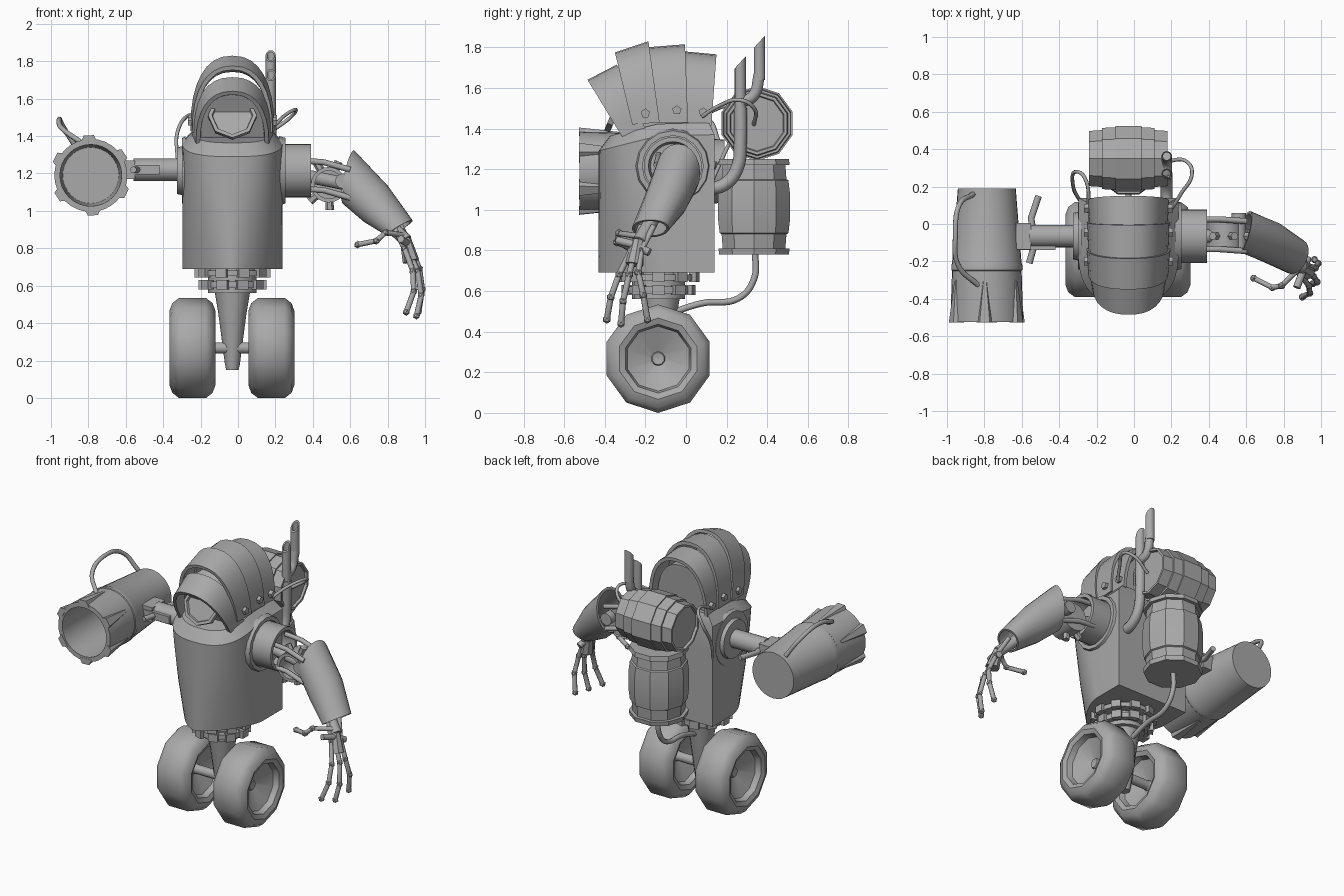
import bpy, bmesh, math
from mathutils import Vector as V

if "Cube" in bpy.data.objects:
    bpy.data.objects.remove(bpy.data.objects["Cube"])

CX = -0.03                                   # body centre line
grey = bpy.data.materials.new("grey metal")
grey.diffuse_color = (0.4, 0.4, 0.4, 1)
grey.use_nodes = True
grey.node_tree.nodes["Principled BSDF"].inputs["Base Color"].default_value = grey.diffuse_color


def finish(name, bm, angle=35):
    """Turn a bmesh into an object, smooth except over sharp edges."""
    bmesh.ops.remove_doubles(bm, verts=bm.verts, dist=1e-5)
    bmesh.ops.recalc_face_normals(bm, faces=bm.faces)
    for f in bm.faces:
        f.smooth = True
    for e in bm.edges:
        e.smooth = len(e.link_faces) == 2 and e.calc_face_angle(0) < math.radians(angle)
    me = bpy.data.meshes.new(name)
    bm.to_mesh(me)
    bm.free()
    me.materials.append(grey)
    ob = bpy.data.objects.new(name, me)
    bpy.context.collection.objects.link(ob)
    return ob


def loft(name, rings, caps=True, wrap=False, loop=True, angle=35):
    """Skin a list of equal-length point rings."""
    bm = bmesh.new()
    vs = [[bm.verts.new(p) for p in r] for r in rings]
    n = len(vs[0])
    pairs = list(zip(vs, vs[1:])) + ([(vs[-1], vs[0])] if wrap else [])
    for a, b in pairs:
        for i in range(n if loop else n - 1):
            j = (i + 1) % n
            bm.faces.new((a[i], a[j], b[j], b[i]))
    if caps and loop:
        bm.faces.new(vs[0])
        bm.faces.new(vs[-1])
    elif caps:                               # close the two feet of an arch
        bm.faces.new([r[0] for r in vs])
        bm.faces.new([r[-1] for r in vs])
    return finish(name, bm, angle)


def lathe(name, origin, axis, profile, n=24, angle=35):
    """Revolve (radius, height) pairs about an axis."""
    o, a = V(origin), V(axis).normalized()
    u = V((1, 0, 0)) if abs(a.z) > 0.9 else V((0, 0, 1))
    u = (u - a * u.dot(a)).normalized()
    w = a.cross(u)
    rings = []
    for r, h in profile:
        r = max(r, 0.0005)
        rings.append([o + a * h + r * (u * math.cos(t) + w * math.sin(t))
                      for t in (2 * math.pi * i / n for i in range(n))])
    return loft(name, rings, angle=angle)


def rod(name, p, q, r, n=16, r2=None):
    d = V(q) - V(p)
    return lathe(name, p, d, [(r, 0), (r2 or r, d.length)], n)


def hose(name, pts, r, smooth=True):
    """Round tube along a path."""
    cu = bpy.data.curves.new(name, 'CURVE')
    cu.dimensions = '3D'
    cu.bevel_depth, cu.bevel_resolution, cu.resolution_u = r, 2, 8
    cu.use_fill_caps = True
    if smooth:
        s = cu.splines.new('BEZIER')
        s.bezier_points.add(len(pts) - 1)
        for b, p in zip(s.bezier_points, pts):
            b.co, b.handle_left_type, b.handle_right_type = p, 'AUTO', 'AUTO'
    else:
        s = cu.splines.new('POLY')
        s.points.add(len(pts) - 1)
        for b, p in zip(s.points, pts):
            b.co = (*p, 1)
    cu.materials.append(grey)
    bpy.context.collection.objects.link(bpy.data.objects.new(name, cu))


def box(name, c, size, rot_z=0):
    bm = bmesh.new()
    bmesh.ops.create_cube(bm, size=1)
    for v in bm.verts:
        v.co = V((v.co.x * size[0], v.co.y * size[1], v.co.z * size[2]))
    ob = finish(name, bm)
    ob.location, ob.rotation_euler.z = c, rot_z
    return ob


# ---- wheels, axle and leg
half = [(0, .1), (.03, .095), (.035, .105), (.16, .05), (.17, .012), (.2, 0), (.24, .015), (.267, .05)]
wheel = half + [(r, .245 - h) for r, h in reversed(half)]
for side, x in (("left", -0.366), ("right", 0.056)):
    lathe(side + "_wheel", (x, -.137, .267), (1, 0, 0), wheel, 10, 40)
rod("axle", (-.26, -.137, .267), (.2, -.137, .267), .03)
lathe("leg", (CX, -.125, .15), (0, 0, 1), [(.033, 0), (.04, .03), (.075, .3), (.1, .45)], 12)

# ---- waist rings with blocks
rod("waist_column", (CX, -.135, .56), (CX, -.135, .72), .13)
for k, (z, h, r) in enumerate(((.605, .035, .165), (.667, .03, .185))):
    rod(f"waist_ring_{k}", (CX, -.135, z - h / 2), (CX, -.135, z + h / 2), r, 24)
    for i in range(10):
        t = math.tau * i / 10
        box("waist_block", (CX + r * math.cos(t), -.135 + r * math.sin(t), z),
            (.035, .06, h + .016), t)

# ---- torso: rounded front, flat back, narrower toward the lower front
def section(ztop, power, side_y, inset=0, roof=False):
    pts = []
    hw = .268 - inset
    for i in range(25):
        t = math.pi * i / 24
        c, s = math.cos(t), math.sin(t)
        x = hw * math.copysign(abs(c) ** (2 / power), c)
        pts.append([CX + x, side_y - (.43 + side_y - inset) * s ** (2 / power)])
    pts += [[CX - hw, .14 - inset / 2], [CX + hw, .14 - inset / 2]]
    lift = lambda y: (1.35 + .08 * min(1, max(0, (y + .43) / .32))) if roof else 1.43
    return [(x, y, ztop + lift(y) - 1.43) for x, y in pts]

loft("torso", [section(.69, 1.45, -.08), section(.95, 1.9, -.11), section(1.2, 2.4, -.13),
               section(1.37, 2.6, -.14, 0, True), section(1.43, 2.6, -.14, .055, True)], angle=30)

# ---- shoulders
SY, SZ = -.065, 1.215
lathe("right_shoulder_collar", (.22, SY, SZ), (1, 0, 0), [(.185, 0), (.175, .035), (.15, .035), (.15, 0)], 16)
lathe("right_shoulder", (.2, SY, SZ), (1, 0, 0),
      [(.143, 0), (.143, .19), (.12, .19), (.11, .1), (0, .1)], 28)
lathe("left_shoulder", (-.28, SY, SZ), (-1, 0, 0), [(.185, 0), (.175, .02), (.13, .02), (.125, .045), (0, .045)], 24)

# ---- layered hood: arched plates given as (y, z) feet and crowns
def arch(foot, crown, hw, shrink=0):
    pts = []
    for i in range(17):
        t = math.pi * i / 16
        c, s = math.cos(t), math.sin(t)
        k = abs(s) ** .85
        fy, fz = foot
        cy, cz = crown
        d = (V((cy - fy, cz - fz)).length - shrink) / V((cy - fy, cz - fz)).length
        pts.append((CX + (hw - shrink) * math.copysign(abs(c) ** .85, c),
                    fy + (cy - fy) * d * k, fz + (cz - fz) * d * k))
    return pts

plates = [((-.315, 1.36), (-.485, 1.64), .195, (-.2, 1.40), (-.34, 1.715), .215),
          ((-.265, 1.42), (-.35, 1.775), .215, (-.13, 1.43), (-.185, 1.83), .225),
          ((-.13, 1.43), (-.19, 1.80), .215, (.01, 1.43), (-.005, 1.815), .222),
          ((.0, 1.43), (-.01, 1.78), .21, (.125, 1.415), (.15, 1.765), .218)]
for k, (f0, c0, w0, f1, c1, w1) in enumerate(plates):
    loft(f"hood_plate_{k}", [arch(f0, c0, w0), arch(f1, c1, w1), arch(f1, c1, w1, .022),
                             arch(f0, c0, w0, .022)], wrap=True, loop=False, angle=30)
loft("inner_head", [arch((-.26, 1.38), (-.37, 1.62), .17), arch((-.2, 1.4), (-.25, 1.7), .19),
                    arch((.08, 1.40), (.1, 1.70), .185)], angle=30)
lathe("visor", (CX, -.325, 1.5), (0, -1, .42), [(.13, 0), (.13, .03), (.11, .03), (.105, .015), (0, .015)], 8)

# ---- hood bolts
for s in (-1, 1):
    for y, z in ((-.2, 1.475), (-.045, 1.49), (.085, 1.48)):
        rod("hood_bolt", (CX + s * .2, y, z), (CX + s * .238, y, z), .024, 5)

# ---- back tanks
tank = [(0, 0), (.18, 0), (.185, .03), (.162, .03), (.168, .1), (.178, .105), (.186, .17)]
tank = [(r, h) for r, h in tank] + [(.186, .30), (.178, .365), (.168, .37), (.162, .44), (.185, .44), (.18, .47), (0, .47)]
lathe("upright_tank", (CX, .335, .78), (0, 0, 1), tank, 10, 20)
drum = [(0, .015), (.135, .015), (.14, 0), (.155, 0), (.16, .07), (.172, .07), (.176, .14), (.184, .14)]
drum += [(r, .42 - h) for r, h in reversed(drum)]
lathe("cross_tank", (CX - .21, .35, 1.425), (1, 0, 0), drum, 10, 20)

# ---- exhaust pipes with slanted tips
def exhaust(name, y, z0, z1):
    ob = lathe(name, (.175, y, z0), (0, 0, 1),
               [(.028, 0), (.028, z1 - z0 - .03), (.02, z1 - z0 - .03), (.02, .02), (0, .02)], 16)
    for v in ob.data.vertices:
        if v.co.z > z1 - .05:
            v.co.z += (v.co.y - y) * 1.1

exhaust("front_exhaust", .268, 1.3, 1.757)
exhaust("rear_exhaust", .362, 1.64, 1.858)
hose("front_exhaust_bend", [(.175, .1, 1.1), (.175, .19, 1.125), (.175, .25, 1.2), (.175, .268, 1.35), (.175, .268, 1.5)], .032)
hose("rear_exhaust_bend", [(.175, .268, 1.53), (.175, .33, 1.56), (.175, .362, 1.67)], .028)

# ---- hoses
hose("tank_hose", [(CX, .34, .8), (CX, .335, .66), (CX, .26, .565), (CX, .08, .54), (CX, -.08, .49)], .016)
hose("right_head_cable", [(.17, .335, 1.42), (.28, .335, 1.5), (.31, .27, 1.54), (.25, .16, 1.51), (.2, .08, 1.46)], .01)
hose("left_head_cable", [(-.24, .06, 1.46), (-.265, .25, 1.51), (-.31, .28, 1.46), (-.325, .2, 1.3), (-.28, .11, 1.1)], .01)

# ---- cannon arm
rod("cannon_arm", (-.3, SY, 1.22), (-.56, SY, 1.22), .06, 20)
box("cannon_bracket", (-.53, SY - .03, 1.22), (.22, .09, .05))
box("cannon_joint", (-.59, SY, 1.22), (.08, .14, .1))
hose("cannon_brace", [(-.56, -.21, 1.22), (-.53, -.1, 1.22), (-.55, .03, 1.22), (-.51, .15, 1.22)], .018, False)
GX, GZ = -.787, 1.19
lathe("cannon", (GX, .19, GZ), (0, -1, 0),
      [(0, 0), (.155, 0), (.186, .40), (.19, .41), (.19, .435), (.186, .44), (.195, .715), (.165, .715),
       (.15, .25), (0, .25)], 32)
for i in range(6):                           # muzzle ridges
    t = math.tau * (i + .55) / 6
    rad, tan = V((math.cos(t), 0, math.sin(t))), V((-math.sin(t), 0, math.cos(t)))
    c = V((GX, 0, GZ))
    loft("muzzle_ridge", [[c + rad * a + tan * b * w + V((0, y, 0)) for a, b in
                           ((.175, -1), (top, -.6), (top, .6), (.175, 1))]
                          for y, top, w in ((-.3, .19, .012), (-.527, .214, .045))])
hose("cannon_handle", [(-.86, .16, 1.33), (-.935, .1, 1.45), (-.955, -.06, 1.49), (-.94, -.22, 1.44), (-.83, -.33, 1.36)], .014)

# ---- elbow frame and gear
for y in (SY - .07, SY + .09):
    for z in (1.27, 1.12):
        hose("elbow_strut", [(.34, y, z), (.46, y, z - .01), (.6, y - .01, z - .05)], .016, False)
rod("elbow_core", (.3, SY, 1.2), (.6, SY, 1.14), .035)
lathe("elbow_gear", (.485, .01, 1.14), (0, -1, 0), [(.075, 0), (.095, 0), (.095, .15), (.075, .15), (.075, 0)], 20)
for i in range(7):
    t = math.tau * (i + .3) / 7
    d = V((math.cos(t), 0, math.sin(t)))
    rod("gear_tooth", V((.485, SY, 1.14)) + d * .085, V((.485, SY, 1.14)) + d * .135, .022, 6)
rod("elbow_pin", (.56, -.15, 1.16), (.56, .06, 1.16), .04)

# ---- forearm shell: slanted open sleeve
def sleeve(c, up, wide, k):
    return [V(c) + k * (V(up) * math.cos(t) + V((wide * .25, wide, 0)) * math.sin(t))
            for t in (math.tau * i / 20 for i in range(20))]

S = ((.592, -.04, 1.18), (.028, .0, .145), .11)
M = ((.735, -.1, 1.04), (.06, 0, .1), .108)
E = ((.865, -.175, .908), (.065, .0, .043), .092)
loft("forearm", [sleeve(*S, 1), sleeve(*M, 1), sleeve(*E, 1), sleeve(*E, .85),
                 sleeve(*M, .87), sleeve(*S, .87)], wrap=True, caps=False)
rod("forearm_core", (.58, -.05, 1.15), (.9, -.23, .84), .035)

# ---- hand
fingers = [[(.83, -.22, .92), (.89, -.27, .80), (.935, -.33, .68), (.94, -.37, .57), (.90, -.39, .46)],
           [(.85, -.19, .92), (.905, -.25, .80), (.96, -.28, .68), (.98, -.31, .55), (.955, -.32, .44)],
           [(.87, -.16, .92), (.925, -.22, .80), (.97, -.235, .69), (.985, -.21, .58), (.965, -.19, .46)],
           [(.88, -.24, .87), (.79, -.33, .885), (.74, -.34, .84), (.64, -.29, .82)]]
for k, pts in enumerate(fingers):
    hose(f"finger_{k}", pts, .015, False)
    for p, q in zip(pts[1:], pts[2:] + [None]):
        bm = bmesh.new()
        bmesh.ops.create_icosphere(bm, subdivisions=1, radius=.021)
        finish("knuckle", bm).location = p
hose("palm_bar", [(.87, -.34, .85), (.9, -.26, .83), (.93, -.18, .79)], .02, False)
rod("palm", (.895, -.235, .85), (.925, -.255, .73), .03, 8, .045)
